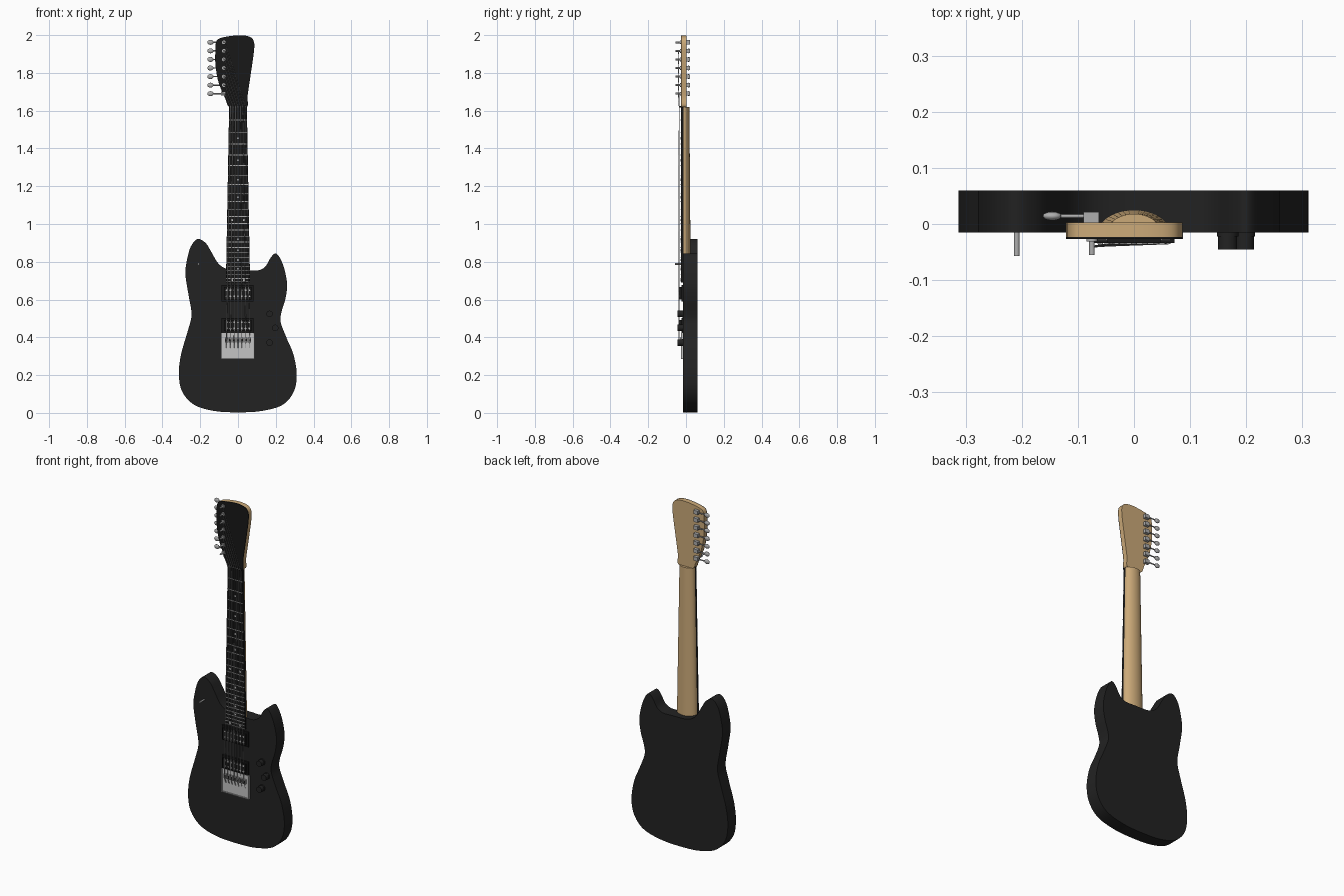
import bpy, bmesh
from math import pi, cos, sin
from mathutils import Vector, Matrix

cube = bpy.data.objects.get("Cube")
if cube:
    bpy.data.objects.remove(cube)


def material(name, r, g, b):
    m = bpy.data.materials.new(name)
    m.use_nodes = True
    m.diffuse_color = (r, g, b, 1)
    m.node_tree.nodes["Principled BSDF"].inputs["Base Color"].default_value = (r, g, b, 1)
    return m


BLACK = material("body black", .016, .016, .016)
DARK = material("fretboard black", .009, .009, .009)
WOOD = material("maple wood", .6, .4, .19)
METAL = material("grey metal", .42, .42, .42)
PLATE = material("pale bridge metal", .55, .55, .55)


def finish(bm, name, mat, smooth=True):
    bmesh.ops.recalc_face_normals(bm, faces=bm.faces)
    mesh = bpy.data.meshes.new(name)
    bm.to_mesh(mesh)
    bm.free()
    mesh.materials.append(mat)
    ob = bpy.data.objects.new(name, mesh)
    bpy.context.collection.objects.link(ob)
    if smooth:
        bpy.ops.object.select_all(action='DESELECT')
        ob.select_set(True)
        bpy.context.view_layer.objects.active = ob
        bpy.ops.object.shade_smooth_by_angle(angle=pi / 5)
    return ob


def box(bm, x0, x1, y0, y1, z0, z1):
    size = Matrix.Diagonal((x1 - x0, y1 - y0, z1 - z0, 1))
    centre = Matrix.Translation(((x0 + x1) / 2, (y0 + y1) / 2, (z0 + z1) / 2))
    bmesh.ops.create_cube(bm, size=1, matrix=centre @ size)


def rod(bm, a, b, r, sides=12):
    a, b = Vector(a), Vector(b)
    turn = (b - a).to_track_quat('Z', 'Y').to_matrix().to_4x4()
    bmesh.ops.create_cone(bm, cap_ends=True, segments=sides, radius1=r, radius2=r,
                          depth=(b - a).length,
                          matrix=Matrix.Translation((a + b) / 2) @ turn)


def smooth_loop(points, steps=6):
    """Closed Catmull-Rom loop through the outline points."""
    pts = [Vector(p) for p in points]
    n, out = len(pts), []
    for i in range(n):
        a, b, c, d = (pts[(i + k) % n] for k in (-1, 0, 1, 2))
        for s in range(steps):
            t = s / steps
            out.append((b * 2 + (c - a) * t + (a * 2 - b * 5 + c * 4 - d) * t ** 2
                        + (b * 3 - a - c * 3 + d) * t ** 3) / 2)
    return out


def slab(name, outline, y0, y1, mat):
    bm = bmesh.new()
    face = bm.faces.new([bm.verts.new((p.x, y0, p.y)) for p in outline])
    new = bmesh.ops.extrude_face_region(bm, geom=[face])["geom"]
    moved = [v for v in new if isinstance(v, bmesh.types.BMVert)]
    bmesh.ops.translate(bm, vec=(0, y1 - y0, 0), verts=moved)
    return finish(bm, name, mat)


# Body with two horns
body = [(-.214, .92), (-.25, .88), (-.272, .8), (-.278, .73), (-.262, .625), (-.246, .52),
        (-.267, .43), (-.302, .307), (-.313, .2), (-.294, .11), (-.23, .042), (-.124, .01),
        (0, .003), (.124, .01), (.235, .042), (.294, .11), (.311, .2), (.294, .307),
        (.257, .397), (.226, .48), (.23, .534), (.25, .6), (.26, .68), (.243, .77),
        (.216, .83), (.195, .843), (.172, .82), (.145, .775), (.108, .755), (.05, .755),
        (-.05, .76), (-.103, .79), (-.14, .85), (-.172, .9)]
slab("body", smooth_loop(body), -.015, .06, BLACK)

# Headstock with black facing
head = [(-.115, 1.965), (-.087, 1.986), (0, 1.999), (.06, 1.992), (.084, 1.965), (.084, 1.91),
        (.067, 1.79), (.051, 1.68), (.049, 1.622), (0, 1.618), (-.049, 1.622), (-.066, 1.66),
        (-.103, 1.75), (-.119, 1.84), (-.12, 1.91)]
outline = smooth_loop(head)
slab("headstock", outline, -.023, .003, WOOD)
slab("headstock_facing", outline, -.027, -.023, DARK)

# Neck: half-oval section, wider and deeper at the heel
NUT, SCALE, END = 1.62, 1.235, .69


def half_width(z):
    return .047 + .017 * (NUT - z) / (NUT - END)


bm = bmesh.new()
rings = []
for z, depth in ((END, .039), (NUT, .032)):
    w = half_width(z)
    rings.append([bm.verts.new((w * cos(pi * i / 20), -.014 + depth * sin(pi * i / 20), z))
                  for i in range(21)])
for ring in rings:
    bm.faces.new(ring)
for i in range(21):
    j = (i + 1) % 21
    bm.faces.new((rings[0][i], rings[0][j], rings[1][j], rings[1][i]))
finish(bm, "neck", WOOD)

board = [Vector((s * half_width(z), z)) for s, z in ((-1, END), (1, END), (1, NUT), (-1, NUT))]
slab("fretboard", board, -.027, -.014, DARK)


# Frets, position dots and nut
def fret_z(n):
    return NUT - SCALE * (1 - 2 ** (-n / 12))


bm = bmesh.new()
for n in range(1, 25):
    z = fret_z(n)
    w = half_width(z)
    box(bm, -w, w, -.0295, -.026, z - .002, z + .002)
finish(bm, "frets", METAL, False)

bm = bmesh.new()
for n in (3, 5, 7, 9, 12, 15, 17, 19, 21, 24):
    z = (fret_z(n) + fret_z(n - 1)) / 2
    for x in ((-.032, .032) if n % 12 == 0 else (0,)):
        rod(bm, (x, -.028, z), (x, -.026, z), .006)
finish(bm, "position_dots", PLATE)

bm = bmesh.new()
box(bm, -.047, .047, -.034, -.014, NUT - .003, NUT + .006)
finish(bm, "nut", DARK, False)

# Pickups with two rows of pole pieces
COUNT = 7
spread = [2 * i / (COUNT - 1) - 1 for i in range(COUNT)]
for name, low, high in (("neck_pickup", .59, .677), ("bridge_pickup", .424, .502)):
    bm = bmesh.new()
    box(bm, -.087, .083, -.024, -.014, low, high)
    box(bm, -.075, .072, -.034, -.014, low + .01, high - .01)
    finish(bm, name, DARK, False)
    bm = bmesh.new()
    mid = (low + high) / 2
    for z in (mid - .016, mid + .016):
        for s in spread:
            rod(bm, (s * .06, -.036, z), (s * .06, -.032, z), .005)
    finish(bm, name + "_poles", PLATE)

# Bridge plate, rim and saddles
bm = bmesh.new()
box(bm, -.09, .087, -.022, -.014, .287, .422)
finish(bm, "bridge_plate", PLATE, False)
bm = bmesh.new()
for x in (-.09, .082):
    box(bm, x, x + .005, -.027, -.014, .287, .422)
box(bm, -.09, .087, -.027, -.014, .285, .291)
for s in spread:
    x = s * .062
    box(bm, x - .008, x + .008, -.032, -.02, .372, .398)
finish(bm, "bridge_rim_and_saddles", METAL, False)
bm = bmesh.new()
for s in spread:
    box(bm, s * .062 - .005, s * .062 + .005, -.033, -.031, .377, .393)
finish(bm, "saddle_slots", DARK, False)

# Tuners: post, housing, shaft and button
tuner_z = [1.69 + .0453 * i for i in range(COUNT)]
bm = bmesh.new()
for z in tuner_z:
    rod(bm, (-.075, -.055, z), (-.075, .004, z), .005)
    rod(bm, (-.075, -.031, z), (-.075, -.026, z), .01)
    box(bm, -.09, -.062, .002, .021, z - .011, z + .011)
    rod(bm, (-.14, .014, z), (-.088, .014, z), .0035)
    bmesh.ops.create_uvsphere(bm, u_segments=14, v_segments=8, radius=1,
                              matrix=Matrix.Translation((-.146, .014, z))
                              @ Matrix.Diagonal((.017, .008, .013, 1)))
finish(bm, "tuners", METAL)

# Strings from bridge over the nut to the posts
bm = bmesh.new()
for i, s in enumerate(spread):
    r = .0024 - .0002 * i
    saddle = (s * .062, -.038 + .0005 * i, .385)
    nut = (s * .039, -.036, NUT + .002)
    rod(bm, (s * .062, -.022, .345), saddle, r, 6)
    rod(bm, saddle, nut, r, 6)
    rod(bm, nut, (-.07, -.04, tuner_z[i]), r, 6)
finish(bm, "strings", METAL)

# Control knobs and strap pin
bm = bmesh.new()
for x, z in ((.167, .524), (.197, .45), (.167, .372)):
    rod(bm, (x, -.022, z), (x, -.014, z), .019, 24)
    rod(bm, (x, -.045, z), (x, -.02, z), .017, 24)
finish(bm, "control_knobs", BLACK)
bm = bmesh.new()
rod(bm, (-.209, -.057, .788), (-.209, -.01, .788), .005)
finish(bm, "strap_pin", METAL)
